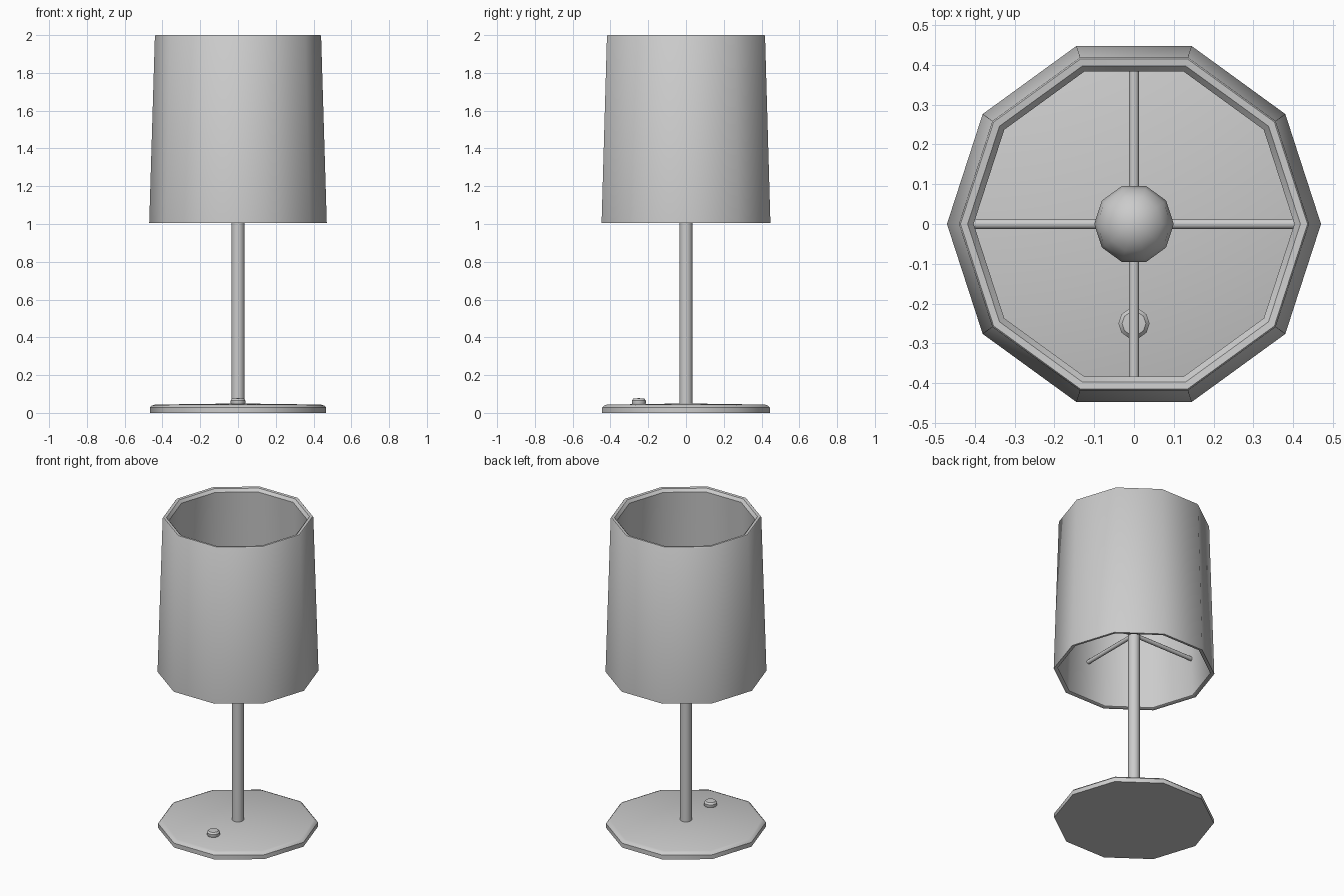
import bpy, bmesh, math

if "Cube" in bpy.data.objects:
    bpy.data.objects.remove(bpy.data.objects["Cube"])

SIDES = 10


def lathe(name, profile, loc=(0, 0, 0), closed=False, sides=SIDES, angle=40):
    """Revolve (radius, z) points around z; radius 0 makes a pole."""
    bm = bmesh.new()
    rings = []
    for r, z in profile:
        if r == 0:
            rings.append([bm.verts.new((0, 0, z))] * sides)
        else:
            rings.append([bm.verts.new((r * math.cos(2 * math.pi * i / sides),
                                        r * math.sin(2 * math.pi * i / sides), z))
                          for i in range(sides)])
    pairs = list(zip(rings, rings[1:]))
    if closed:
        pairs.append((rings[-1], rings[0]))
    for a, b in pairs:
        for i in range(sides):
            j = (i + 1) % sides
            bm.faces.new(list(dict.fromkeys((a[i], a[j], b[j], b[i]))))
    bmesh.ops.recalc_face_normals(bm, faces=bm.faces)
    mesh = bpy.data.meshes.new(name)
    bm.to_mesh(mesh)
    bm.free()
    mesh.shade_smooth()
    mesh.set_sharp_from_angle(angle=math.radians(angle))
    obj = bpy.data.objects.new(name, mesh)
    obj.location = loc
    bpy.context.collection.objects.link(obj)
    return obj


# Ten-sided base plate with a chamfered rim
lathe("base", [(0, 0), (0.467, 0), (0.467, 0.028), (0.457, 0.038),
               (0.44, 0.044), (0, 0.05)])

# Stem up to the bulb
lathe("stem", [(0, 0.03), (0.035, 0.03), (0.035, 1.31), (0, 1.31)])

# Push button on the front of the base
lathe("switch_button", [(0, 0.03), (0.034, 0.04), (0.039, 0.05), (0.039, 0.066),
                        (0.03, 0.076), (0, 0.078)], loc=(0, -0.25, 0))

# Tapered hollow shade with a rounded top rim
lathe("shade", [(0.47, 1.005), (0.44, 1.995), (0.436, 2.0), (0.418, 1.998),
                (0.403, 1.98), (0.447, 1.01), (0.455, 1.005)], closed=True)

# Bulb
bulb = [(0.1 * math.sin(math.pi * i / 8), 1.39 - 0.1 * math.cos(math.pi * i / 8))
        for i in range(1, 8)]
lathe("bulb", [(0, 1.29)] + bulb + [(0, 1.49)])

# Four arms carrying the shade
for k, (side, length) in enumerate((("right", 0.436), ("back", 0.42),
                                    ("left", 0.436), ("front", 0.42))):
    arm = lathe(side + "_arm", [(0, 0), (0.013, 0), (0.013, length), (0, length)],
                loc=(0, 0, 1.25))
    arm.rotation_euler = (0, math.pi / 2, k * math.pi / 2)
